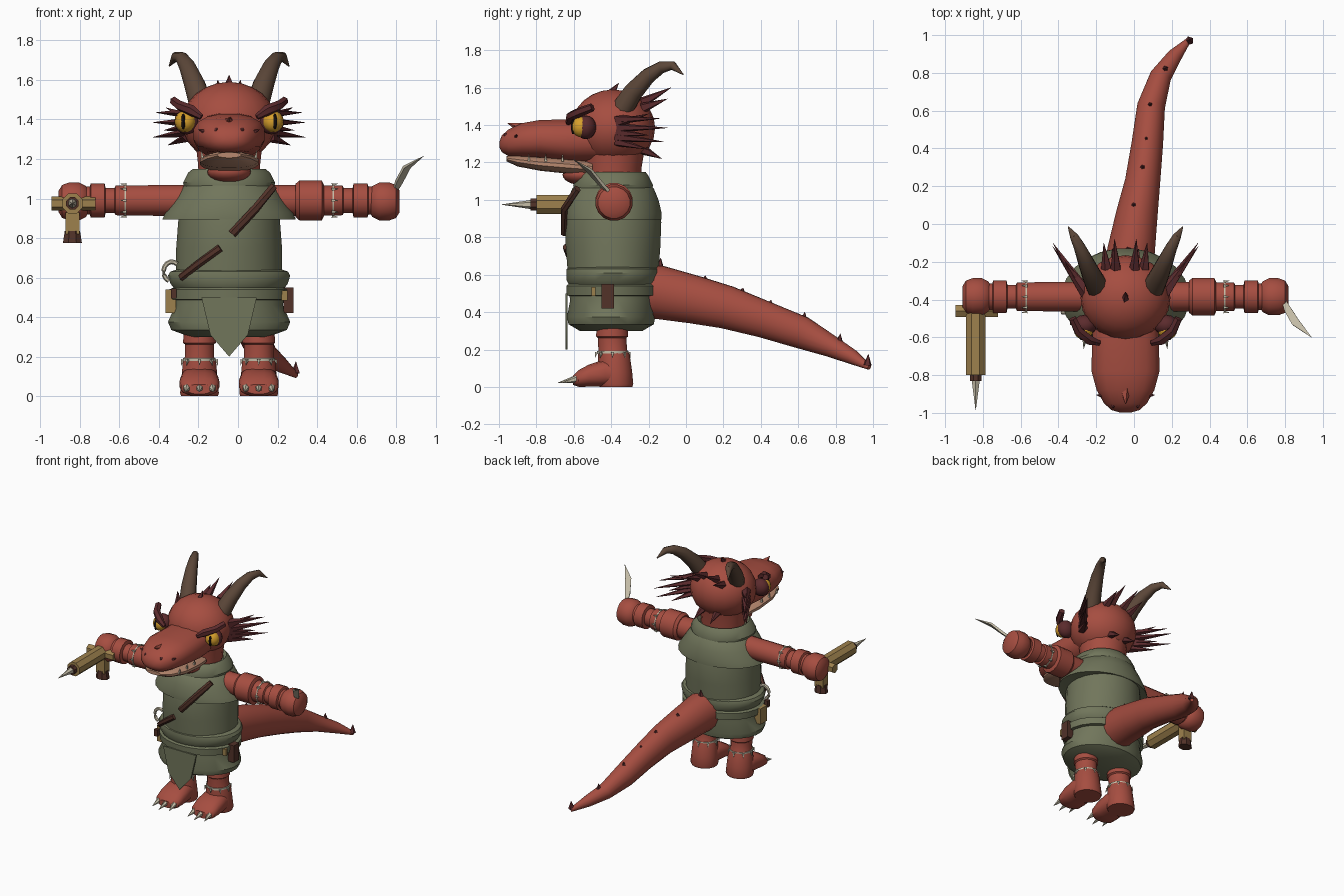
import bpy, bmesh, math
from mathutils import Vector

C, Y = -0.045, -0.39          # body centre line


def mat(name, r, g, b):
    m = bpy.data.materials.new(name)
    m.diffuse_color = (r, g, b, 1)
    return m


RED = mat("red skin", .38, .075, .052)
GREEN = mat("green cloth", .165, .18, .105)
HORN = mat("brown horn", .105, .062, .04)
MAROON = mat("maroon spike", .105, .024, .026)
YELLOW = mat("yellow eye", .68, .35, .025)
BRASS = mat("brass", .34, .22, .075)
BONE = mat("bone", .55, .50, .38)
TAN = mat("tan mouth", .48, .25, .16)
LEATHER = mat("dark leather", .085, .032, .022)
BLACK = mat("black pupil", .012, .008, .008)


def finish(name, bm, m):
    bmesh.ops.recalc_face_normals(bm, faces=bm.faces)
    me = bpy.data.meshes.new(name)
    bm.to_mesh(me)
    bm.free()
    me.materials.append(m)
    ob = bpy.data.objects.new(name, me)
    bpy.context.collection.objects.link(ob)
    bpy.ops.object.select_all(action='DESELECT')
    ob.select_set(True)
    bpy.context.view_layer.objects.active = ob
    bpy.ops.object.shade_smooth_by_angle(angle=math.radians(38))
    return ob


def loft(name, rings, m, axis=None, n=16, p=1.0):
    """Rings (x, y, z, ra, rb) skinned together; no axis means follow the path."""
    bm = bmesh.new()
    fixed = {'x': ((0, 1, 0), (0, 0, 1)), 'y': ((1, 0, 0), (0, 0, 1)),
             'z': ((1, 0, 0), (0, 1, 0))}
    pts = [Vector(r[:3]) for r in rings]
    loops = []
    for i, r in enumerate(rings):
        if axis:
            u, v = map(Vector, fixed[axis])
        else:
            t = (pts[min(i + 1, len(pts) - 1)] - pts[max(i - 1, 0)]).normalized()
            u = t.cross(Vector((0, 0, 1)))
            u = u.normalized() if u.length > .01 else Vector((1, 0, 0))
            v = u.cross(t)
        ring = []
        for k in range(n):
            a = 2 * math.pi * (k + .5) / n
            c, s = math.cos(a), math.sin(a)
            c = math.copysign(abs(c) ** p, c)
            s = math.copysign(abs(s) ** p, s)
            ring.append(bm.verts.new(pts[i] + u * c * r[3] + v * s * r[-1]))
        loops.append(ring)
    for a, b in zip(loops, loops[1:]):
        for k in range(n):
            bm.faces.new((a[k], a[(k + 1) % n], b[(k + 1) % n], b[k]))
    bm.faces.new(loops[0])
    bm.faces.new(loops[-1])
    return finish(name, bm, m)


def spike(name, base, tip, r, m, n=5, r2=None):
    return loft(name, [(*base, r, r2 or r), (*tip, .001, .001)], m, n=n)


def ball(name, loc, size, m, u=20, v=12):
    bm = bmesh.new()
    bmesh.ops.create_uvsphere(bm, u_segments=u, v_segments=v, radius=1)
    for vert in bm.verts:
        vert.co = Vector(loc) + Vector([a * b for a, b in zip(vert.co, size)])
    return finish(name, bm, m)


def box(name, loc, size, m):
    bm = bmesh.new()
    bmesh.ops.create_cube(bm, size=1)
    for vert in bm.verts:
        vert.co = Vector(loc) + Vector([a * b for a, b in zip(vert.co, size)])
    return finish(name, bm, m)


def stack(name, rows, m, n=24):
    """Upright body of rows (z, half width, half depth, y)."""
    return loft(name, [(C, y, z, w, d) for z, w, d, y in rows], m, 'z', n)


# Tunic, cape, collar, belts and skirt
stack("tunic", [(.54, .275, .24, Y), (.62, .27, .245, Y), (.75, .27, .255, Y),
                (.88, .26, .26, Y), (.98, .25, .24, Y), (1.08, .2, .2, Y)], GREEN)
stack("cape", [(.90, .30, .24, Y), (.895, .34, .262, Y), (.93, .325, .262, Y),
               (1.0, .275, .245, Y), (1.06, .235, .22, Y), (1.08, .2, .2, Y)], GREEN)
stack("collar", [(1.04, .225, .21, Y), (1.08, .235, .215, Y), (1.13, .21, .19, Y),
                 (1.15, .185, .175, Y), (1.13, .165, .155, Y)], GREEN)
stack("upper_belt", [(.55, .285, .24, Y), (.57, .30, .25, Y), (.61, .312, .252, Y),
                     (.63, .30, .25, Y), (.64, .27, .24, Y)], GREEN)
stack("lower_belt", [(.485, .27, .23, Y), (.49, .30, .25, Y), (.54, .305, .252, Y),
                     (.55, .28, .24, Y)], GREEN)
stack("skirt", [(.55, .285, .24, Y), (.46, .275, .232, Y), (.375, .312, .238, -.4),
                (.335, .295, .23, -.4), (.30, .2, .17, -.4)], GREEN)

# Front flap
bm = bmesh.new()
outline = [(-.14, .50), (.14, .50), (.095, .31), (0, .20), (-.095, .31)]
f = bm.faces.new([bm.verts.new((C + x, -.645, z)) for x, z in outline])
ext = bmesh.ops.extrude_face_region(bm, geom=[f])
bmesh.ops.translate(bm, vec=(0, .012, 0),
                    verts=[g for g in ext['geom'] if isinstance(g, bmesh.types.BMVert)])
finish("front_flap", bm, GREEN)

# Chest strap in two visible lengths
loft("upper_strap", [(.18, -.58, 1.06, .018, .022), (.09, -.652, .95, .018, .022),
                     (-.03, -.652, .82, .018, .022)], LEATHER, n=6)
loft("lower_strap", [(-.09, -.645, .75, .014, .02), (-.2, -.615, .67, .014, .02),
                     (-.29, -.545, .60, .014, .02)], LEATHER, n=6)

# Belt pouches and hook
box("right_pouch", (.255, -.418, .485), (.05, .065, .13), LEATHER)
box("left_pouch", (-.34, -.42, .48), (.055, .08, .12), BRASS)
box("right_buckle", (.235, -.495, .51), (.03, .02, .05), BRASS)
box("left_buckle", (-.325, -.52, .52), (.03, .03, .05), LEATHER)
hook = [(-.335 + .042 * math.cos(a), -.47, .63 + .05 * math.sin(a), .012, .012)
        for a in [math.radians(50 + 25 * i) for i in range(9)]]
loft("belt_hook", hook, BONE, n=6)

# Neck, head, snout and jaw
loft("neck", [(C, Y, 1.05, .155, .15), (C, Y, 1.17, .16, .155),
              (C, Y, 1.26, .17, .17)], RED, 'z')
ball("head", (C, -.39, 1.385), (.238, .225, .205), RED)
ball("throat", (C, -.56, 1.135), (.11, .1, .055), RED)
loft("snout", [(C, -.48, 1.32, .17, .12), (C, -.62, 1.315, .18, .117),
               (C, -.78, 1.325, .183, .104), (C, -.88, 1.318, .155, .093),
               (C, -.95, 1.305, .115, .072), (C, -.985, 1.30, .075, .045),
               (C, -.998, 1.295, .03, .015)], RED, 'y', p=.85)
loft("lower_jaw", [(C, -.5, 1.17, .13, .035), (C, -.62, 1.18, .15, .042),
                   (C, -.78, 1.193, .15, .038), (C, -.9, 1.208, .115, .03),
                   (C, -.96, 1.22, .06, .014)], TAN, 'y', p=.85)
spike("nose_horn", (C, -.88, 1.385), (C, -.955, 1.41), .03, RED)
spike("crown_spike", (C, -.4, 1.57), (C, -.36, 1.625), .025, MAROON)

for s in (-1, 1):
    side = "right_" if s > 0 else "left_"

    def X(off):
        return C + s * off

    # Horn
    loft(side + "horn", [(X(.14), -.35, 1.47, .062), (X(.175), -.28, 1.58, .054),
                         (X(.21), -.2, 1.665, .043), (X(.24), -.13, 1.71, .033),
                         (X(.27), -.07, 1.718, .024), (X(.303), -.015, 1.67, .003)],
         HORN, n=10)
    # Eye with pupil, socket and brow
    ball(side + "socket", (X(.215), -.535, 1.388), (.064, .055, .064), MAROON, 14, 8)
    ball(side + "eye", (X(.222), -.56, 1.39), (.052, .052, .055), YELLOW, 16, 10)
    ball(side + "pupil", (X(.232), -.604, 1.39), (.011, .011, .04), BLACK, 8, 8)
    loft(side + "brow", [(X(.14), -.63, 1.412, .015), (X(.19), -.615, 1.445, .028),
                         (X(.25), -.565, 1.47, .026), (X(.28), -.5, 1.495, .022)],
         MAROON, n=6)
    # Nostril, nose spike and small teeth
    ball(side + "nostril", (X(.065), -.955, 1.345), (.012, .02, .014), MAROON, 8, 6)
    spike(side + "nose_spike", (X(.11), -.91, 1.33), (X(.155), -.905, 1.35), .018, MAROON)
    for y in (-.66, -.75, -.84):
        spike(side + "tooth", (X(.135), y, 1.205), (X(.14), y, 1.245), .01, BONE, 4)
    # Cheek fans
    for z, tz, ty, off in ((1.43, 1.435, -.14, .37), (1.385, 1.385, -.10, .385),
                           (1.335, 1.31, -.12, .385), (1.36, 1.345, -.2, .33),
                           (1.41, 1.46, -.2, .32), (1.31, 1.27, -.2, .31)):
        spike(side + "cheek_spike", (X(.205), -.365, z), (X(off), ty, tz), .036, MAROON, 5, .026)
    # Back-of-head spikes
    for off, z, tz, ty in ((.05, 1.52, 1.6, -.08), (.1, 1.49, 1.54, -.1),
                           (.06, 1.27, 1.22, -.13)):
        spike(side + "nape_spike", (X(off), -.235, z), (X(off * 1.15), ty, tz), .03, MAROON)

    # Arm with wrist cuff and hand
    arm = [(.2, .08), (.5, .078), (.575, .076), (.58, .064), (.625, .064),
           (.63, .088), (.70, .088), (.705, .072), (.73, .072)]
    loft(side + "arm", [(X(o), -.385, .99, r, r) for o, r in arm], RED, 'x')
    loft(side + "hand", [(X(o), -.385, .985, r * 1.02, r) for o, r in
                         ((.71, .055), (.725, .08), (.76, .098), (.81, .098),
                          (.845, .085), (.863, .055))], RED, 'x')
    for i in range(8):
        a = i * math.pi / 4
        y, z = math.cos(a), math.sin(a)
        spike(side + "arm_tooth", (X(.52), -.385 + .08 * y, .99 + .08 * z),
              (X(.55), -.385 + .084 * y, .99 + .084 * z), .011, BONE, 4)
    loft(side + "arm_cord", [(X(o), -.385, .99, .08, .08) for o in (.522, .53)], BONE, 'x')

    # Leg, foot, ankle cord and claws
    L = X(.15)
    loft(side + "leg", [(L, -.395, .36, .078, .08), (L, -.395, .27, .085, .088),
                        (L, -.395, .262, .075, .078), (L, -.392, .2, .075, .078),
                        (L, -.385, .17, .086, .086), (L, -.38, .08, .094, .094),
                        (L, -.375, .015, .1, .095), (L, -.375, 0, .095, .09)], RED, 'z')
    loft(side + "foot", [(L, -.34, .06, .085, .06), (L, -.43, .075, .097, .075),
                         (L, -.52, .06, .102, .06), (L, -.575, .045, .095, .045),
                         (L, -.603, .035, .06, .025)], RED, 'y', p=.8)
    loft(side + "ankle_cord", [(L, -.392, z, .084, .086) for z in (.178, .192)], BONE, 'z')
    for i in range(8):
        a = i * math.pi / 4
        x, y = math.cos(a), math.sin(a)
        spike(side + "ankle_tooth", (L + .085 * x, -.392 + .087 * y, .185),
              (L + .093 * x, -.392 + .095 * y, .155), .011, BONE, 4)
    for d in (-.062, 0, .062):
        spike(side + "claw", (L + d, -.575, .045), (L + d * 1.15, -.685 + abs(d) * .4, .022),
              .023, BONE, 6)

# Elbow pad
loft("elbow_pad", [(x, -.385, .99, r, r) for x, r in
                   ((.29, .085), (.31, .102), (.425, .102), (.435, .08))], RED, 'x')

# Tail with a row of spikes
tail = [(-.03, -.28, .51, .14, .15), (-.015, -.14, .505, .128, .145),
        (.015, .05, .465, .112, .13), (.045, .22, .425, .095, .117),
        (.07, .42, .36, .085, .1), (.09, .62, .29, .075, .088),
        (.14, .78, .215, .058, .058), (.215, .89, .16, .04, .04), (.295, .98, .105, .012, .014)]
loft("tail", tail, RED)
for x, y, z, h in ((-.03, -.14, .64, .05), (.0, .1, .575, .02), (.045, .3, .51, .02),
                   (.065, .45, .44, .025), (.085, .63, .36, .04), (.165, .82, .235, .05),
                   (.293, .97, .115, .06)):
    spike("tail_spike", (x, y, z), (x, y + .005, z + h), .012 + h * .2, MAROON)

# Blade in the right hand
loft("blade", [(.79, -.40, 1.03, .012, .012), (.815, -.455, 1.085, .026, .012),
               (.855, -.52, 1.16, .03, .010), (.94, -.60, 1.215, .001, .001)], BONE, n=4)

# Drill tool in the left hand
G = (-.838, .975)
loft("drill_barrel", [(G[0], y, G[1], .055, .055) for y in (-.42, -.80)], BRASS, 'y', 8)
loft("drill_collar", [(G[0], y, G[1], .034, .034) for y in (-.79, -.832)], LEATHER, 'y', 8)
spike("drill_bit", (G[0], -.832, G[1]), (G[0], -.985, G[1]), .024, BONE, 6)
loft("drill_crossbar", [(x, -.46, G[1], .036, .036) for x in (-.945, -.72)], BRASS, 'x', 6)
box("drill_grip", (G[0], -.445, .875), (.07, .06, .11), BRASS)
loft("drill_handle", [(G[0], -.445, .835, .042, .036), (G[0], -.445, .775, .052, .042)],
     LEATHER, 'z', 8)
